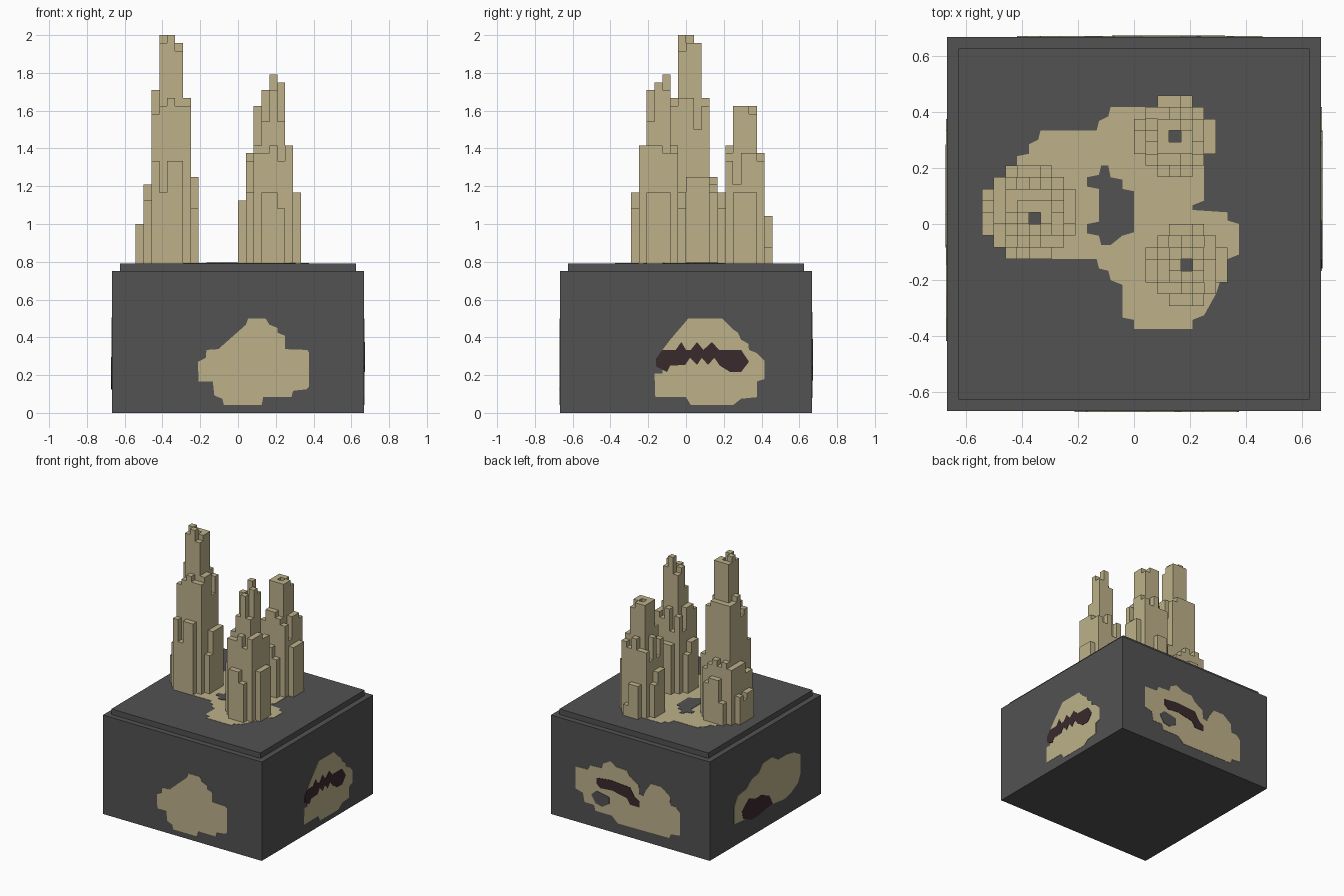
import bpy
import bmesh
import random

random.seed(4)
cube = bpy.data.objects.get("Cube")
if cube:
    bpy.data.objects.remove(cube, do_unlink=True)

CELL = 1 / 24      # every part sits on this grid
HALF = 16          # half width of the base, in cells
FLOOR = 19         # top of the slab, in cells


def material(name, rgb):
    mat = bpy.data.materials.new(name)
    mat.use_nodes = True
    mat.diffuse_color = (*rgb, 1)
    mat.node_tree.nodes["Principled BSDF"].inputs["Base Color"].default_value = (*rgb, 1)
    return mat


GREY = material("dark grey", (0.084, 0.084, 0.084))
SAND = material("sand", (0.51, 0.44, 0.255))
MAROON = material("dark maroon", (0.042, 0.023, 0.027))


def finish(bm, name, *mats, recalc=True):
    if recalc:
        bmesh.ops.recalc_face_normals(bm, faces=bm.faces)
    bmesh.ops.scale(bm, vec=(CELL, CELL, CELL), verts=bm.verts)
    mesh = bpy.data.meshes.new(name)
    bm.to_mesh(mesh)
    bm.free()
    for mat in mats:
        mesh.materials.append(mat)
    obj = bpy.data.objects.new(name, mesh)
    bpy.context.collection.objects.link(obj)
    return obj


def block(name, half, low, high):
    bm = bmesh.new()
    bmesh.ops.create_cube(bm, size=1)
    bmesh.ops.scale(bm, vec=(2 * half, 2 * half, high - low), verts=bm.verts)
    bmesh.ops.translate(bm, vec=(0, 0, (low + high) / 2), verts=bm.verts)
    finish(bm, name, GREY)


# Base block and its raised top slab
block("base_block", HALF, 0, 18)
block("top_slab", HALF - 1, 18, FLOOR)

# Map a flat point (a, b) and a height d off the surface to each side
SIDES = {
    "top": lambda a, b, d: (a, b, FLOOR + d),
    "front": lambda a, b, d: (a, -HALF - d, b),
    "back": lambda a, b, d: (a, HALF + d, b),
    "right": lambda a, b, d: (HALF + d, a, b),
    "left": lambda a, b, d: (-HALF - d, a, b),
}


def plate(name, side, mat, points, layer=1):
    """Thin painted patch with the given outline on one side of the base."""
    bm = bmesh.new()
    place = SIDES[side]
    rings = [[bm.verts.new(place(a, b, d)) for a, b in points]
             for d in (0.01, 0.06 * layer)]
    for ring in rings:
        bm.faces.new(ring)
    for i in range(len(points)):
        bm.faces.new((rings[0][i - 1], rings[0][i], rings[1][i], rings[1][i - 1]))
    finish(bm, name, mat)


# Sand patch on the top, with a grey gap
plate("top_patch", "top", SAND, [
    (-2, 10), (0, 10), (6, 10), (6, 2), (5, 1.6), (5, 1.2), (8, 1), (8, .3), (9, 0),
    (9, -2.6), (8, -3), (7, -6), (6, -7.8), (5, -8.2), (5, -9), (0, -9), (0, -8.2),
    (-1, -8), (-1, -5.2), (-2, -4.8), (-2.2, -4), (-3, -3.8), (-3.2, -3), (-10, -3),
    (-12, 0), (-11, 4), (-10, 5), (-10, 5.8), (-9, 6), (-9, 6.8), (-8.2, 7.2),
    (-8, 8), (-3.2, 8), (-3, 8.8), (-2.2, 9.2)])
plate("top_gap", "top", GREY, [
    (-3, 4.2), (-2.8, 5), (-2.2, 5), (-2, 4), (-1, 3.8), (-1, 3), (0, 2.8), (0, -.7),
    (-1, -1), (-2, -1.8), (-2.8, -1.8), (-3, -1), (-4, -.8), (-4, 0), (-3, .2),
    (-3, 3), (-4, 3.2), (-4, 4)], 2)

# Front patch
plate("front_patch", "front", SAND, [
    (1.3, 12), (3.5, 12), (4, 11.2), (5, 10.8), (5, 10.2), (6, 9.8), (6, 8.1), (8.8, 8),
    (9, 7.7), (9, 3.3), (8.7, 3), (7, 2.8), (6.8, 2), (3.2, 2), (3, 1), (-1.8, 1),
    (-2, 1.8), (-3, 2.2), (-3.2, 4), (-5, 4), (-5.1, 6.5), (-4.1, 7), (-4, 8),
    (-2.5, 8.1), (1, 11.2)])

# Patch and jagged band on the +x side
plate("right_patch", "right", SAND, [
    (.3, 12), (4.6, 12), (6, 10.6), (6.6, 10.2), (7, 9.3), (7.9, 8.8), (8, 8), (9, 7.6),
    (10, 6.6), (10, 4.3), (9, 4), (9, 2), (7, 1.8), (6, 1), (.6, 1), (0, 2), (-3.9, 2),
    (-4, 5), (-3, 5), (-3, 8), (-2, 9.3)])
plate("right_band", "right", MAROON, [
    (-3, 8), (-1.3, 8), (-.6, 9), (0, 8), (.6, 8), (1.4, 9), (2.2, 8), (3.3, 9), (4.2, 8),
    (7, 8), (8, 6.5), (7, 5.2), (5.6, 5.2), (4.3, 6), (3.6, 7), (2.8, 6.1), (2, 7),
    (1.4, 6.1), (.5, 7), (-.1, 6.1), (-2, 6), (-2.4, 5.2), (-3.8, 5.9), (-3.8, 6.9)], 2)

# Patch, band and grey gap on the back
plate("back_patch", "back", SAND, [
    (11, 10), (11, 6), (9.5, 5.6), (9.2, 4), (7.3, 4), (7, 3), (3.7, 3), (2.5, 1.9),
    (-7.8, 2), (-8.2, 2.8), (-10, 3), (-10, 7.2), (-9.2, 8), (-8.1, 8), (-8, 9.6),
    (-6.3, 10.9), (-4.2, 10.9), (-3.1, 9.3), (-2.7, 8.3), (-1.8, 8.4), (-1.7, 10),
    (0, 11), (.7, 12), (2.8, 12.1), (4, 12.8), (5.4, 12.1), (5.7, 11.1), (8, 11),
    (8.5, 10.1)])
plate("back_band", "back", MAROON, [
    (6.7, 9.1), (4, 9.4), (0, 9.1), (-.9, 7.6), (-1.9, 7), (-1.9, 6), (0, 6), (.6, 7),
    (3.6, 7.6), (6, 7.4), (6.7, 8)], 2)
plate("back_gap", "back", GREY, [
    (7.8, 5.8), (6.8, 6.7), (5.2, 6.4), (4.2, 6.2), (4.2, 5), (5.6, 4.1), (6.9, 4.4)], 2)

# Patch and blot on the -x side
plate("left_patch", "left", SAND, [
    (9, 4), (9, 7.2), (8, 8.8), (5.6, 9.1), (4.2, 10.2), (2, 10.7), (.8, 12), (-1.8, 12.1),
    (-3.5, 11), (-6, 11), (-8, 10.6), (-10, 9.5), (-10, 6), (-9.3, 4.6), (-7.3, 3.5),
    (-5.3, 3.1), (-2, 3.5), (6.5, 3.8)])
plate("left_blot", "left", MAROON, [
    (6.8, 5.5), (4.8, 7.1), (2.7, 6.3), (1.3, 6.4), (-1, 5.4), (-2, 3.6), (0, 3.4),
    (2.2, 3), (4.2, 3), (6.5, 4.1)], 2)


def tower(name, x0, y0, columns, rows, well, reach):
    """Bundle of square pillars around an open well, built as one stepped skin."""
    cx, cy = (len(columns) - 1) / 2, (len(rows) - 1) / 2
    heights = {}
    for i, col in enumerate(columns):
        for j, row in enumerate(rows):
            if (i - cx) ** 2 + (j - cy) ** 2 > reach:
                continue
            dx, dy = i - well[0], j - well[1]
            top = min(col, row)
            if dx and dy:
                top -= random.choice((0, 0, 1, 2, 4))
            heights[i, j] = max(top, FLOOR + 2)
    heights[well] = FLOOR + 0.2
    bm = bmesh.new()

    def quad(*corners):
        return bm.faces.new([bm.verts.new((x0 + x, y0 + y, z)) for x, y, z in corners])

    for (i, j), top in heights.items():
        ring = [(i, j), (i + 1, j), (i + 1, j + 1), (i, j + 1)]
        cap = quad(*[(x, y, top) for x, y in ring])
        cap.material_index = int((i, j) == well)
        beside = [(i, j - 1), (i + 1, j), (i, j + 1), (i - 1, j)]
        for k, cell in enumerate(beside):
            low = heights.get(cell, FLOOR)
            if low < top:
                (ax, ay), (bx, by) = ring[k], ring[(k + 1) % 4]
                quad((ax, ay, low), (bx, by, low), (bx, by, top), (ax, ay, top))
    finish(bm, name, SAND, GREY, recalc=False)


# Three towers, each shaped by its height profile across and along
tower("tall_tower", -13, -3, (24, 29, 41, 48, 48, 47, 40, 30),
      (32, 40, 48, 48, 47, 40, 30, 27), (4, 3), 14.6)
tower("middle_tower", 1, -7, (28, 34, 41, 43, 42, 34, 28),
      (28, 34, 41, 42, 43, 34, 28), (3, 3), 10.5)
tower("short_tower", 0, 4, (27, 33, 39, 39, 39, 33, 28),
      (28, 34, 39, 39, 39, 33, 25), (3, 3), 10.5)
